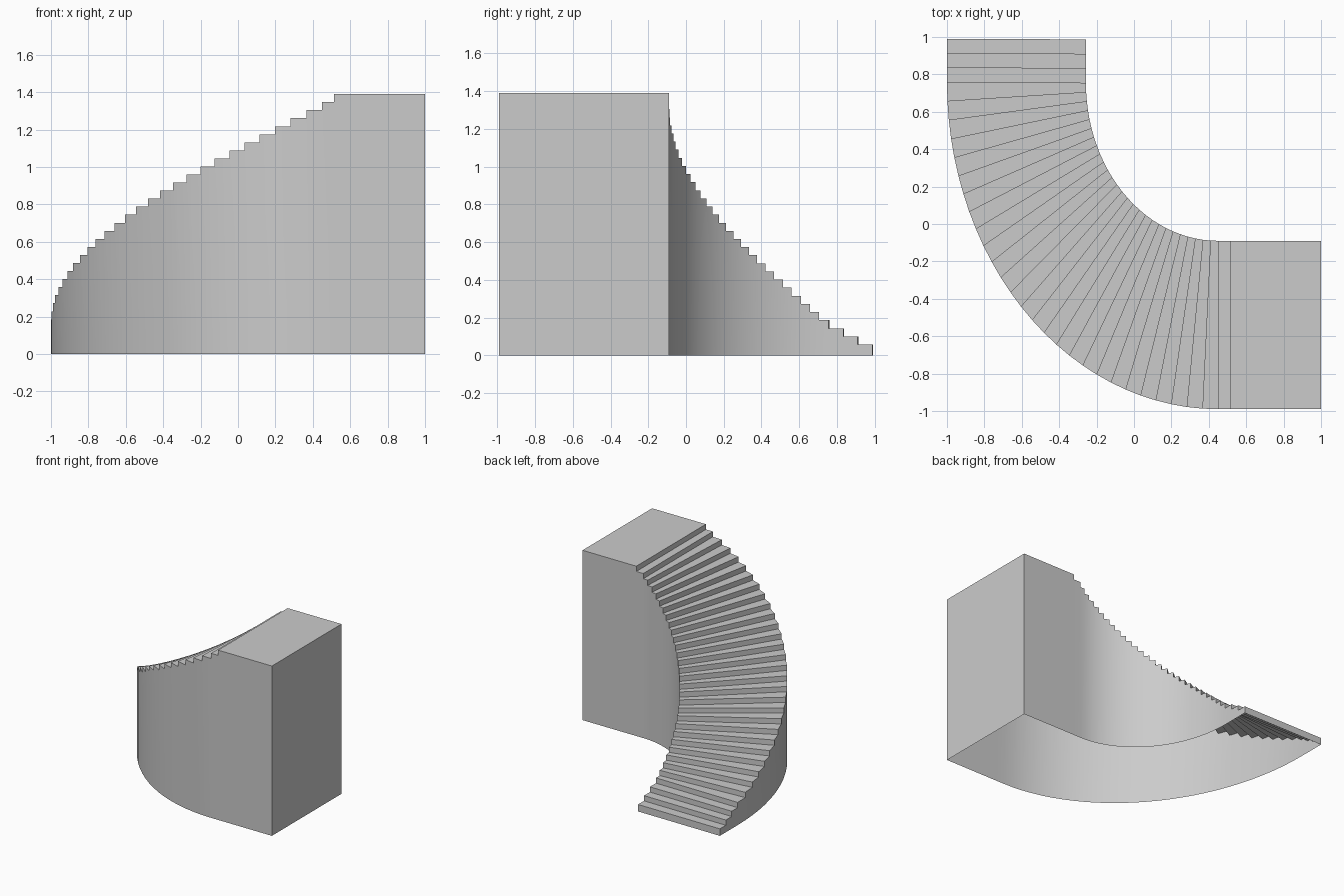
import bpy, bmesh
from math import sin, cos, pi

if "Cube" in bpy.data.objects:
    bpy.data.objects.remove(bpy.data.objects["Cube"])

FIRST, RISE, STEPS = 0.057, 0.043, 31   # first riser, riser height, steps below landing


def tread_lines():
    """Outer and inner plan points of every riser line, then the landing end."""
    lines = [((-1, y), (-0.257, y - 0.003)) for y in (0.99, 0.913, 0.837)]
    turn = 27                            # steps around the quarter turn
    for i in range(turn + 1):
        a = pi / 2 * i / turn
        outer = (0.45 - 1.45 * cos(a), 0.76 - 1.75 * sin(a))
        inner = (0.45 - 0.707 * cos(a), 0.755 - 0.845 * sin(a))
        lines.append((outer, inner))
    lines += [((x, -0.99), (x, -0.09)) for x in (0.513, 1.0)]
    return lines


lines = tread_lines()
heights = [FIRST + RISE * i for i in range(STEPS + 1)]
bm = bmesh.new()

# Shared vertex columns at each riser line: floor, lower tread, upper tread
columns = []
last = len(lines) - 1
for i, pair in enumerate(lines):
    zs = [0] + ([heights[i - 1]] if i else []) + ([heights[i]] if i < last else [])
    columns.append([[bm.verts.new((x, y, z)) for z in zs] for x, y in pair])

# Closed end walls at the foot and at the landing
(o, n) = columns[0]
bm.faces.new((o[0], n[0], n[1], o[1]))
(o, n) = columns[-1]
bm.faces.new((o[0], o[1], n[1], n[0]))

for i in range(last):
    (o, n), (o2, n2) = columns[i], columns[i + 1]
    # Side walls, open underneath
    for a, b in ((o, o2), (n, n2)):
        bm.faces.new([a[0], b[0], b[1]] + a[:0:-1])
    # Tread (the last one is the landing)
    bm.faces.new((o[-1], o2[1], n2[1], n[-1]))
    # Riser
    if i:
        bm.faces.new((o[1], o[2], n[2], n[1]))

bmesh.ops.recalc_face_normals(bm, faces=bm.faces)
# Keep normals outward: treads must face up
bm.faces.ensure_lookup_table()
if max(bm.faces, key=lambda f: f.calc_center_median().z).normal.z < 0:
    bmesh.ops.reverse_faces(bm, faces=bm.faces)

mesh = bpy.data.meshes.new("curved_staircase")
bm.to_mesh(mesh)
bm.free()
stairs = bpy.data.objects.new("curved_staircase", mesh)
bpy.context.collection.objects.link(stairs)

# Smooth curved walls, sharp steps
bpy.context.view_layer.objects.active = stairs
stairs.select_set(True)
bpy.ops.object.shade_smooth_by_angle(angle=pi / 6)
